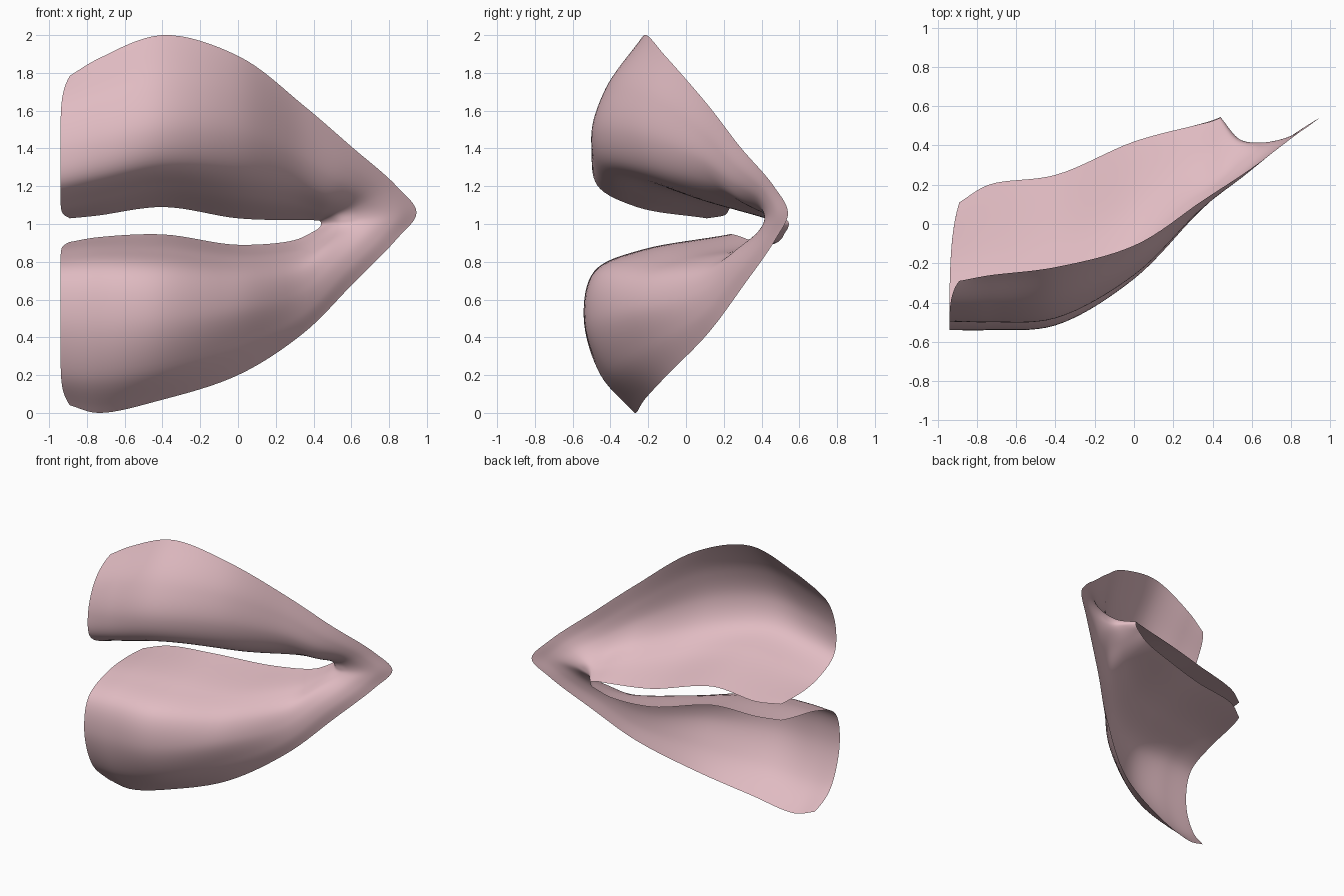
import bpy
from mathutils import Vector

default_cube = bpy.data.objects.get("Cube")
if default_cube:
    bpy.data.objects.remove(default_cube, do_unlink=True)

STEPS_ALONG = 8
STEPS_ACROSS = 8
END_ROUNDING = 0.05


def section(x_outer, x_inner, profile):
    """Cross-section from the outer rim to the mouth opening, given as (y, z)."""
    last = len(profile) - 1
    return [Vector((x_outer + (x_inner - x_outer) * i / last, y, z))
            for i, (y, z) in enumerate(profile)]


def blend(p, q, start, end, t):
    """Point at knot t on the line from p at start to q at end."""
    return p.lerp(q, (t - start) / (end - start))


def smooth_path(points, steps):
    """Pass a smooth centripetal curve through the points."""
    before = points[0] * 2 - points[1]
    after = points[-1] * 2 - points[-2]
    padded = [before] + points + [after]
    path = []
    for a, b, c, d in zip(padded, padded[1:], padded[2:], padded[3:]):
        ka = 0
        kb = ka + (b - a).length ** 0.5
        kc = kb + (c - b).length ** 0.5
        kd = kc + (d - c).length ** 0.5
        for step in range(steps):
            t = kb + (kc - kb) * step / steps
            ab = blend(a, b, ka, kb, t)
            bc = blend(b, c, kb, kc, t)
            cd = blend(c, d, kc, kd, t)
            path.append(blend(blend(ab, bc, ka, kc, t),
                              blend(bc, cd, kb, kd, t), kb, kc, t))
    path.append(points[-1].copy())
    return path


def round_end(path):
    """Pull the rims of the open end back so that its corners are round."""
    last = len(path) - 1
    for i, point in enumerate(path):
        point.x += END_ROUNDING * abs(2 * i / last - 1) ** 6


# Lower lip, from the open end towards the corner of the mouth
lower_lip = [
    section(-.94, -.94, [(-.3, .04), (-.45, .21), (-.54, .5), (-.49, .74), (-.26, .85), (.11, .905)]),
    section(-.74, -.74, [(-.27, 0), (-.45, .2), (-.54, .5), (-.485, .75), (-.23, .865), (.2, .93)]),
    section(-.4, -.4, [(-.22, .07), (-.41, .24), (-.515, .5), (-.46, .74), (-.18, .86), (.25, .945)]),
    section(0, 0, [(-.1, .2), (-.21, .36), (-.28, .55), (-.22, .71), (0, .815), (.42, .89)]),
    section(.35, .3, [(.12, .425), (.075, .52), (.065, .64), (.11, .755), (.27, .85), (.5, .915)]),
    section(.6, .39, [(.305, .675), (.26, .74), (.25, .81), (.28, .875), (.385, .92), (.525, .955)]),
    section(.84, .43, [(.475, .92), (.42, .94), (.39, .96), (.395, .975), (.435, .985), (.54, .98)]),
]

# Corner of the mouth, where both lips meet
corner = [
    section(.945, .44, [(.54, 1.06), (.47, 1.055), (.43, 1.045), (.415, 1.03), (.43, 1.015), (.545, 1)]),
]

# Upper lip, from the corner back to the open end
upper_lip = [
    section(.84, .435, [(.465, 1.2), (.415, 1.165), (.39, 1.125), (.395, 1.085), (.43, 1.05), (.54, 1.015)]),
    section(.6, .4, [(.285, 1.41), (.245, 1.315), (.235, 1.22), (.27, 1.14), (.385, 1.07), (.525, 1.02)]),
    section(.35, .3, [(.12, 1.625), (.08, 1.48), (.07, 1.34), (.13, 1.215), (.28, 1.11), (.5, 1.02)]),
    section(0, 0, [(-.11, 1.89), (-.22, 1.68), (-.26, 1.47), (-.19, 1.29), (.02, 1.155), (.42, 1.03)]),
    section(-.4, -.4, [(-.22, 2), (-.41, 1.73), (-.48, 1.49), (-.42, 1.31), (-.16, 1.2), (.25, 1.09)]),
    section(-.74, -.74, [(-.262, 1.875), (-.43, 1.65), (-.5, 1.42), (-.46, 1.245), (-.22, 1.135), (.2, 1.045)]),
    section(-.94, -.94, [(-.29, 1.785), (-.43, 1.59), (-.495, 1.38), (-.47, 1.205), (-.26, 1.09), (.11, 1.03)]),
]

# Smooth each section across, then loft along the lips
across = [smooth_path(s, STEPS_ACROSS) for s in lower_lip + corner + upper_lip]
round_end(across[0])
round_end(across[-1])
rails = [smooth_path(list(rail), STEPS_ALONG) for rail in zip(*across)]

count = len(rails[0])
vertices = [point for rail in rails for point in rail]
faces = []
for row in range(len(rails) - 1):
    for col in range(count - 1):
        start = row * count + col
        faces.append((start, start + 1, start + count + 1, start + count))

mesh = bpy.data.meshes.new("lips")
mesh.from_pydata(vertices, [], faces)
mesh.update()
lips = bpy.data.objects.new("lips", mesh)
bpy.context.collection.objects.link(lips)

# Soft pink skin
pink = bpy.data.materials.new("soft pink")
pink.use_nodes = True
colour = (0.75, 0.5, 0.54, 1)
pink.diffuse_color = colour
pink.node_tree.nodes["Principled BSDF"].inputs["Base Color"].default_value = colour
mesh.materials.append(pink)

bpy.context.view_layer.objects.active = lips
lips.select_set(True)
bpy.ops.object.shade_smooth()
